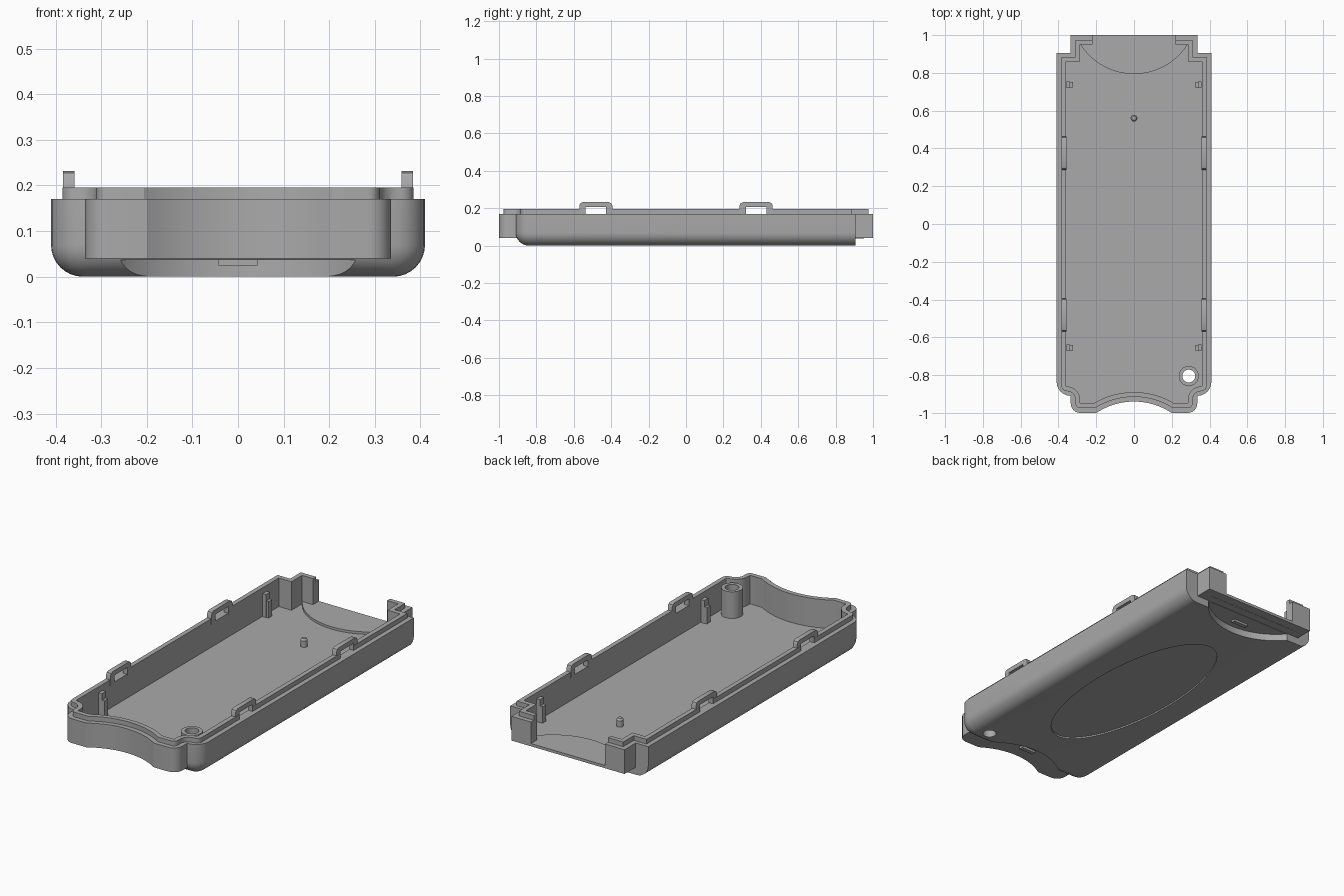
import bpy, bmesh, math
from mathutils import Vector

cube = bpy.data.objects.get("Cube")
if cube:
    bpy.data.objects.remove(cube, do_unlink=True)

grey = bpy.data.materials.new("grey plastic")
grey.use_nodes = True
grey.diffuse_color = (0.4, 0.4, 0.4, 1)
grey.node_tree.nodes["Principled BSDF"].inputs["Base Color"].default_value = (0.4, 0.4, 0.4, 1)


def loft(name, rings):
    """Solid skinned through rings that share a point count."""
    bm = bmesh.new()
    loops = [[bm.verts.new(p) for p in ring] for ring in rings]
    n = len(loops[0])
    for a, b in zip(loops, loops[1:]):
        for i in range(n):
            j = (i + 1) % n
            bm.faces.new((a[i], a[j], b[j], b[i]))
    bm.faces.new(loops[0][::-1])
    bm.faces.new(loops[-1])
    bmesh.ops.recalc_face_normals(bm, faces=bm.faces)
    mesh = bpy.data.meshes.new(name)
    bm.to_mesh(mesh)
    bm.free()
    obj = bpy.data.objects.new(name, mesh)
    mesh.materials.append(grey)
    bpy.context.collection.objects.link(obj)
    return obj


def prism(name, pts, z0, z1):
    return loft(name, [[(x, y, z) for x, y in pts] for z in (z0, z1)])


def box(name, x0, x1, y0, y1, z0, z1):
    return prism(name, [(x0, y0), (x1, y0), (x1, y1), (x0, y1)], z0, z1)


def oval(cx, cy, rx, ry, n=48):
    return [(cx + rx * math.cos(math.tau * i / n), cy + ry * math.sin(math.tau * i / n))
            for i in range(n)]


def boolean(target, other, op="DIFFERENCE"):
    mod = target.modifiers.new("bool", "BOOLEAN")
    mod.object, mod.operation, mod.solver = other, op, "EXACT"
    bpy.context.view_layer.objects.active = target
    bpy.ops.object.modifier_apply(modifier=mod.name)
    bpy.data.objects.remove(other, do_unlink=True)


def rounded(corners, steps=6):
    """Fillet each (x, y, radius) right-angled corner of an open path."""
    out = []
    for i, (x, y, r) in enumerate(corners):
        p = Vector((x, y))
        if r <= 0:
            out.append((x, y))
            continue
        a = (Vector(corners[i - 1][:2]) - p).normalized() * r
        b = (Vector(corners[i + 1][:2]) - p).normalized() * r
        for k in range(steps + 1):
            t = k / steps * math.pi / 2
            q = p + a * (1 - math.sin(t)) + b * (1 - math.cos(t))
            out.append((q.x, q.y))
    return out


def mirrored(half):
    return half + [(-x, y) for x, y in reversed(half) if x > 1e-6]


# Plan dimensions
W, NECK, SHOULDER = 0.41, 0.335, 0.91


def front_arc(d):
    r = 0.36 + d
    end = math.acos((0.3 + d) / r)
    return [(r * math.sin(end * i / 10), -1.3 + r * math.cos(end * i / 10)) for i in range(11)]


def outline(d):
    """Whole plan shape, inset by d."""
    w, n, s, e = W - d, NECK - d, SHOULDER - d, 1 - d
    arc = front_arc(d)
    half = [(*arc[-1], 0), (n, -e, max(0.05 - d, 0.004)), (n, -s, 0.02 + d),
            (w, -s, max(0.055 - d, 0.004)), (w, s, 0), (n, s, 0), (n, e, 0)]
    return mirrored(arc[:-1] + rounded(half))


def body_ring(inset, z):
    w, s = W - inset, SHOULDER - inset
    half = [(0, -s, 0), (w, -s, 0.075 - inset), (w, 0, 0), (w, SHOULDER - 0.005, 0)]
    return [(x, y, z) for x, y in mirrored(rounded(half))]


# Main shell with rounded lower edge
R = 0.07
angles = [math.pi / 2 * i / 8 for i in range(9)]
shell = loft("tray_shell", [body_ring(R * (1 - math.sin(t)), R * (1 - math.cos(t))) for t in angles]
             + [body_ring(0, 0.17)])

# Raised end blocks, then the inner lip
arc = front_arc(0)
neck = mirrored(arc[:-1] + rounded([(*arc[-1], 0), (NECK, -1, 0.05), (NECK, 0, 0), (NECK, 1, 0)]))
boolean(shell, prism("end_blocks", neck, 0.04, 0.17), "UNION")
boolean(shell, prism("lip", outline(0.025), 0.1, 0.195), "UNION")

# Cavity, rear opening, underside recesses
FLOOR = 0.042
boolean(shell, prism("cavity", outline(0.05), FLOOR, 0.4))
boolean(shell, box("rear_opening", -0.22, 0.22, 0.9, 1.1, 0.055, 0.4))
for side in (-1, 1):
    boolean(shell, prism("end_recess", oval(0, side * 1.13, 0.345, 0.345, 72), -0.1, 0.037))
boolean(shell, prism("label_recess", oval(0, 0, 0.23, 0.6, 72), -0.1, 0.008))

# Screw boss and its through hole
HOLE = (0.29, -0.805)
boolean(shell, prism("screw_boss", oval(*HOLE, 0.053, 0.053, 32), 0.03, 0.185), "UNION")
boolean(shell, prism("screw_hole", oval(*HOLE, 0.034, 0.034, 32), -0.1, 0.4))

# Snap clips: arches over windows in the lip
ARCH = [(0.088, 0.165), (0.088, 0.215), (0.082, 0.227), (0.07, 0.232)]
GAP = [(0.055, 0.207), (0.055, 0.165)]
arch = ARCH + [(-y, z) for y, z in reversed(ARCH)] + [(-y, z) for y, z in reversed(GAP)] + GAP
for side, label in ((1, "left"), (-1, "right")):
    for cy, end in ((-0.482, "front"), (0.375, "rear")):
        boolean(shell, box("window", *sorted((side * 0.34, side * 0.42)),
                           cy - 0.055, cy + 0.055, 0.17, 0.3))
        loft(f"{end}_{label}_clip", [[(side * x, cy + y, z) for y, z in arch] for x in (0.358, 0.384)])

    # Stepped guide ribs on the side walls
    for cy, end in ((-0.655, "front"), (0.738, "rear")):
        xs = sorted((side * 0.338, side * 0.358))
        box(f"{end}_{label}_rib", *xs, cy - 0.017, cy + 0.017, FLOOR - 0.004, 0.165)
        xs = sorted((side * 0.324, side * 0.34))
        box(f"{end}_{label}_rib_step", *xs, cy - 0.015, cy + 0.015, FLOOR - 0.004, 0.13)

# Raised floor segment behind the rear opening
half_angle = math.asin(0.284 / 0.336)
segment = [(0.336 * math.sin(t), 1.13 - 0.336 * math.cos(t))
           for t in (half_angle * (i / 16 - 1) for i in range(33))]
prism("rear_floor_step", segment, FLOOR - 0.003, 0.055)

# Locating pin with a tapered tip
loft("locating_pin", [[(x, y, z) for x, y in oval(0, 0.56, r, r, 16)]
                      for r, z in ((0.018, FLOOR - 0.003), (0.018, 0.075), (0.011, 0.085))])

# Small tabs under both ends
for y, end in ((-0.85, "front"), (0.84, "rear")):
    box(f"{end}_tab", -0.043, 0.043, y - 0.011, y + 0.011, 0.025, 0.039)

# Smooth the curved surfaces, keep edges sharp
bpy.ops.object.select_all(action="DESELECT")
for obj in bpy.context.collection.objects:
    if obj.type == "MESH" and grey.name in obj.data.materials:
        obj.select_set(True)
bpy.context.view_layer.objects.active = shell
bpy.ops.object.shade_smooth_by_angle(angle=math.radians(30))
